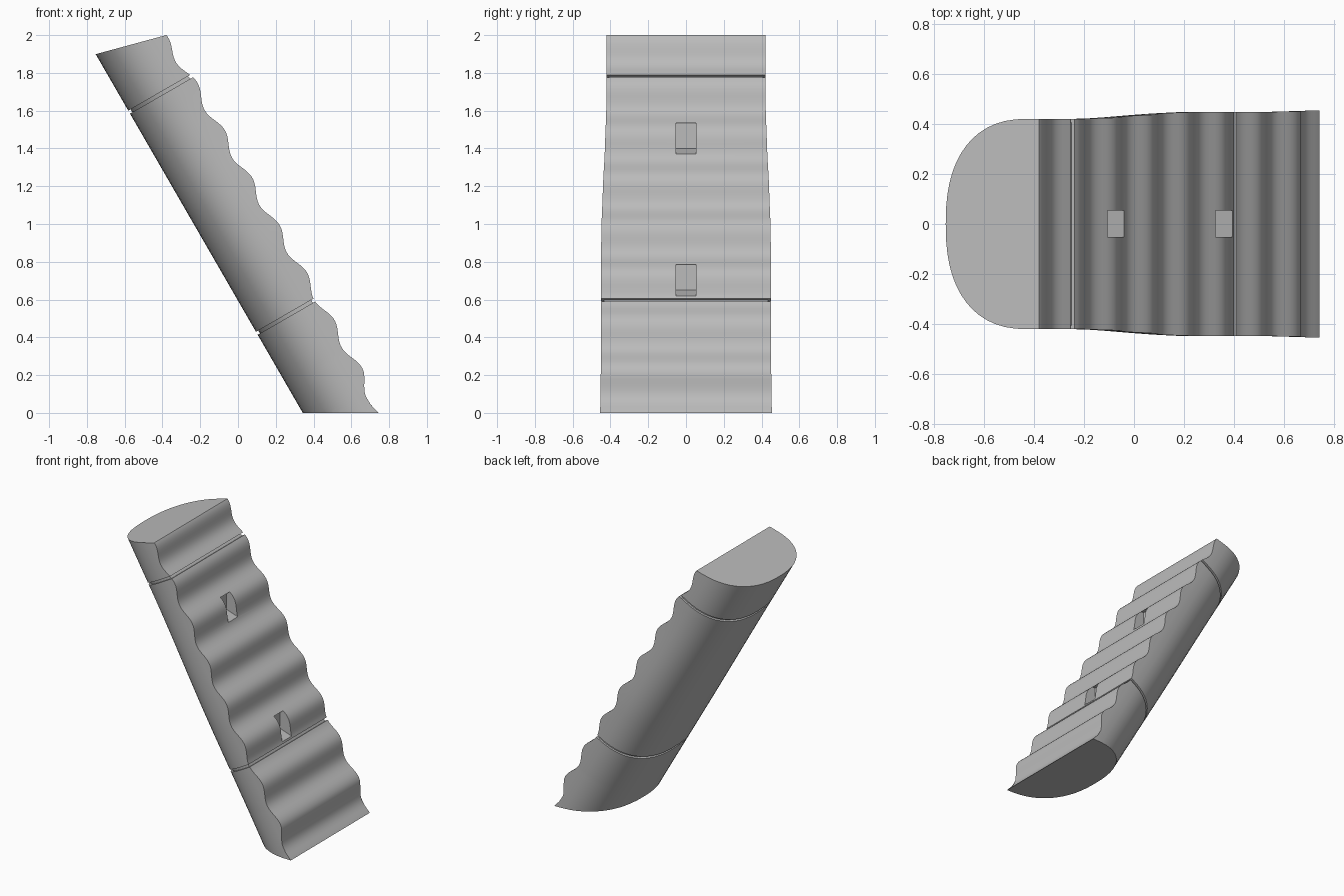
import bpy, bmesh, math
from mathutils import Vector

if "Cube" in bpy.data.objects:
    bpy.data.objects.remove(bpy.data.objects["Cube"], do_unlink=True)

grey = bpy.data.materials.new("plain_grey")
grey.use_nodes = True
colour = (0.5, 0.5, 0.5, 1)
grey.diffuse_color = colour
grey.node_tree.nodes["Principled BSDF"].inputs["Base Color"].default_value = colour

# Leaning frame: u runs up the column, v runs out of the rippled face
AXIS = Vector((-0.5, 0, math.sqrt(0.75)))
OUT = Vector((math.sqrt(0.75), 0, 0.5))
BACK, WAVE = 0.297, 0.29


def ripple(u):
    wave = 0.668 + 0.02 * math.cos(math.tau * (u - 0.17) / WAVE)
    return wave - 0.17 * max(0, -0.15 - u) - 0.07 * max(0, u - 1.7)


def half_width(u):
    t = min(max((u - 0.6) / 1.0, 0), 1)
    return 0.449 - 0.028 * t * t * (3 - 2 * t) - 0.006 * min(max(u, -0.5), 0) / 0.4


def section(u, inset):
    """D-shaped ring: rounded back, flat front."""
    w, front, back = half_width(u) - inset, ripple(u) - inset, BACK + inset
    middle, steps, power = 0.63, 28, 2 / 2.4
    pts = [(-w, front)]
    for i in range(steps + 1):
        a = math.pi * (i / steps - 0.5)
        y = math.copysign(abs(math.sin(a)) ** power, a) * w
        pts.append((y, middle - (middle - back) * max(math.cos(a), 0) ** power))
    pts.append((w, front))
    return [AXIS * u + OUT * v + Vector((0, y, 0)) for y, v in pts]


def finish(name, bm):
    bmesh.ops.recalc_face_normals(bm, faces=bm.faces)
    mesh = bpy.data.meshes.new(name)
    bm.to_mesh(mesh)
    bm.free()
    mesh.materials.append(grey)
    ob = bpy.data.objects.new(name, mesh)
    bpy.context.collection.objects.link(ob)
    return ob


def segment(name, u0, u1, inset=0.0, cut=None):
    bm = bmesh.new()
    count = max(2, round((u1 - u0) / 0.018))
    rings = [[bm.verts.new(p) for p in section(u0 + (u1 - u0) * i / count, inset)]
             for i in range(count + 1)]
    n = len(rings[0])
    for a, b in zip(rings, rings[1:]):
        for j in range(n):
            k = (j + 1) % n
            bm.faces.new((a[j], a[k], b[k], b[j]))
    bm.faces.new(rings[0])
    bm.faces.new(rings[-1])
    if cut:
        geom = bm.verts[:] + bm.edges[:] + bm.faces[:]
        bmesh.ops.bisect_plane(bm, geom=geom, plane_co=cut[0], plane_no=cut[1],
                               clear_outer=True)
        edges = [e for e in bm.edges if e.is_boundary]
        bmesh.ops.contextual_create(bm, geom=edges)
    return finish(name, bm)


def pocket_cutter(dx, dz):
    """Foothold shape, extruded across the front."""
    outline = [(0.2, 1.325), (-0.003, 1.325), (-0.01, 1.36), (-0.13, 1.4),
               (-0.13, 1.535), (0.2, 1.535)]
    bm = bmesh.new()
    sides = [[bm.verts.new((x + dx, y, z + dz)) for x, z in outline]
             for y in (-0.052, 0.054)]
    for ring in sides:
        bm.faces.new(ring)
    for j in range(len(outline)):
        k = (j + 1) % len(outline)
        bm.faces.new((sides[0][j], sides[0][k], sides[1][k], sides[1][j]))
    ob = finish("pocket_cutter", bm)
    ob.hide_render = True
    return ob


# Three column segments with narrow grooves between them
LOW, HIGH, GAP = 0.315, 1.667, 0.009
base = segment("column_base", -0.7, LOW - GAP, cut=((0, 0, 0), (0, 0, -1)))
shaft = segment("column_shaft", LOW + GAP, HIGH - GAP)
cap = segment("column_top", HIGH + GAP, 2.15, cut=((-0.75, 0, 1.9), (-0.1, 0, 0.37)))
core = segment("groove_core", LOW - 0.1, HIGH + 0.06, inset=0.014)

# Footholds in the rippled face
cutters = [pocket_cutter(0, 0), pocket_cutter(0.43, -0.75)]
for ob in (base, shaft, core):
    bpy.context.view_layer.objects.active = ob
    for c in cutters:
        mod = ob.modifiers.new("pocket", "BOOLEAN")
        mod.operation, mod.solver, mod.object = "DIFFERENCE", "EXACT", c
        bpy.ops.object.modifier_apply(modifier=mod.name)
for c in cutters:
    bpy.data.objects.remove(c, do_unlink=True)

for ob in (base, shaft, cap, core):
    bpy.ops.object.select_all(action="DESELECT")
    ob.select_set(True)
    bpy.context.view_layer.objects.active = ob
    bpy.ops.object.shade_smooth_by_angle(angle=math.radians(35))
